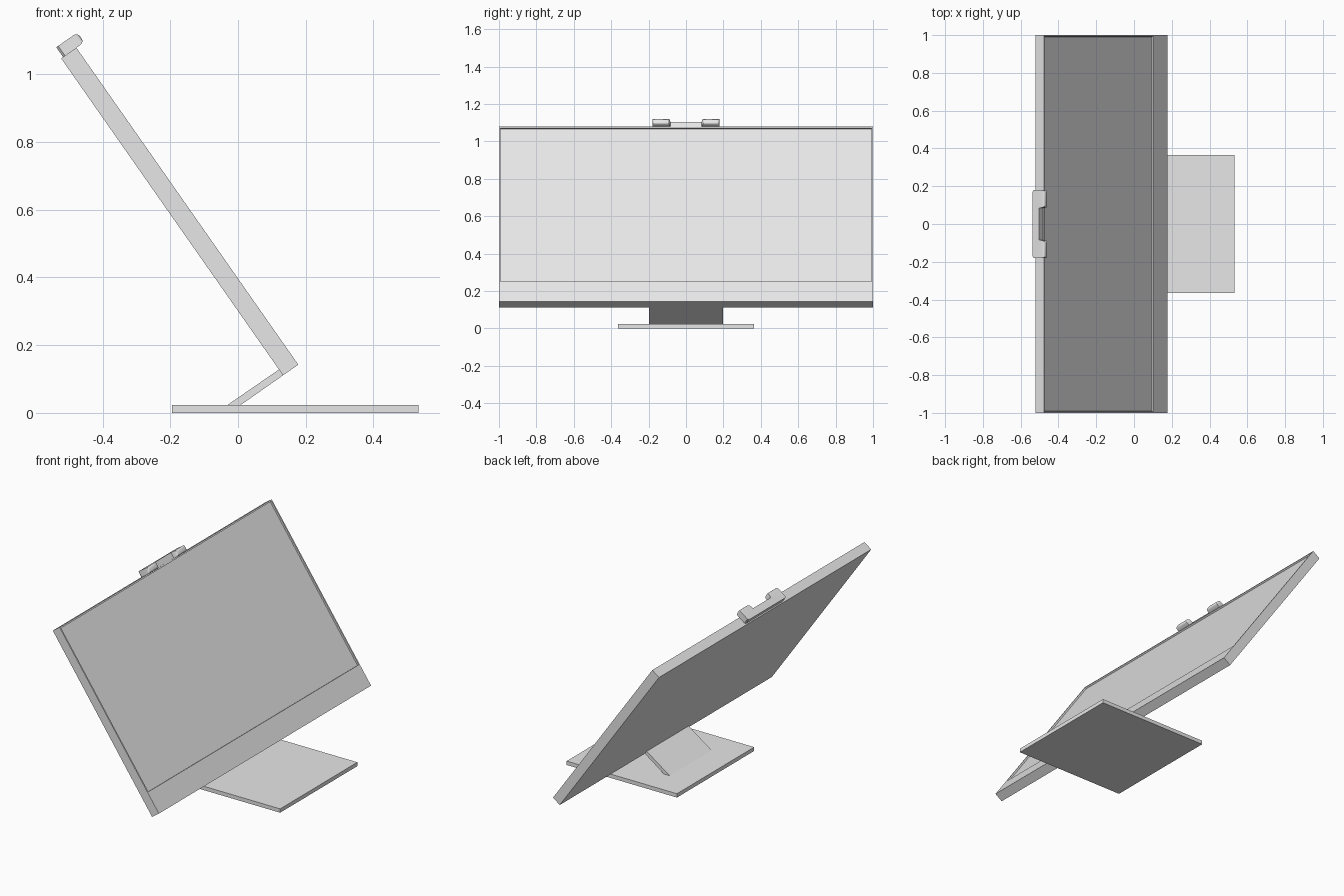
import bpy, bmesh, math
from mathutils import Matrix, Vector

cube = bpy.data.objects.get("Cube")
if cube:
    bpy.data.objects.remove(cube)

grey = bpy.data.materials.new("light grey")
grey.use_nodes = True
grey.diffuse_color = (0.8, 0.8, 0.8, 1)
grey.node_tree.nodes["Principled BSDF"].inputs["Base Color"].default_value = (0.8, 0.8, 0.8, 1)

# Tilted frame of the panel: local x is its thickness, local z runs up its back
TILT = Matrix.Translation((0.133, 0, 0.111)) @ Matrix.Rotation(math.radians(-35), 4, 'Y')
LENGTH, THICK = 1.143, 0.055


def prism(points, direction):
    """Closed solid made by extruding a flat outline along a direction."""
    bm = bmesh.new()
    face = bm.faces.new([bm.verts.new(p) for p in points])
    out = bmesh.ops.extrude_face_region(bm, geom=[face], use_keep_orig=True)
    moved = [v for v in out["geom"] if isinstance(v, bmesh.types.BMVert)]
    bmesh.ops.translate(bm, verts=moved, vec=Vector(direction))
    bmesh.ops.recalc_face_normals(bm, faces=bm.faces)
    return bm


def finish(name, bm, matrix=Matrix()):
    mesh = bpy.data.meshes.new(name)
    bm.to_mesh(mesh)
    bm.free()
    mesh.materials.append(grey)
    ob = bpy.data.objects.new(name, mesh)
    ob.matrix_world = matrix
    bpy.context.collection.objects.link(ob)
    return ob


def side_profile(points, half_width):
    """Outline in x and z, extruded across the width."""
    return prism([(x, -half_width, z) for x, z in points], (0, 2 * half_width, 0))


# Base plate
finish("base", side_profile([(-0.195, 0), (0.533, 0), (0.533, 0.023), (-0.195, 0.023)], 0.364))

# Slanted stand plate
finish("stand", side_profile([(0.133, 0.111), (0.121, 0.128), (-0.036, 0.02), (0.003, 0.02)], 0.198))

# Display panel with a shallow recessed screen and a deeper lower border
bm = side_profile([(0, 0), (THICK, 0), (THICK, LENGTH), (0, LENGTH)], 1.0)
bm.normal_update()
front = max(bm.faces, key=lambda f: f.calc_center_median().x)
bmesh.ops.inset_individual(bm, faces=[front], thickness=0.012)
for v in front.verts:
    if v.co.z < LENGTH / 2:
        v.co.z = 0.131
bm.normal_update()
bmesh.ops.inset_individual(bm, faces=[front], thickness=0.0005, depth=-0.01)
finish("display_panel", bm, TILT)

# Webcam on the top edge: a bar with a notch in its front and rounded front ends
half = [(0.007, 0.172), (0.014, 0.179), (0.083, 0.179), (0.083, 0.09), (0.05, 0.084)]
outline = half + [(x, -y) for x, y in reversed(half)]
bm = prism([(x, y, LENGTH) for x, y in outline], (0, 0, 0.035))
rims = [e for e in bm.edges if all(v.co.x > 0.08 for v in e.verts)]
bmesh.ops.bevel(bm, geom=rims, offset=0.013, segments=4, profile=0.5, affect='EDGES')
webcam = finish("webcam", bm, TILT)

bpy.ops.object.select_all(action='DESELECT')
webcam.select_set(True)
bpy.context.view_layer.objects.active = webcam
bpy.ops.object.shade_smooth_by_angle(angle=math.radians(35))
